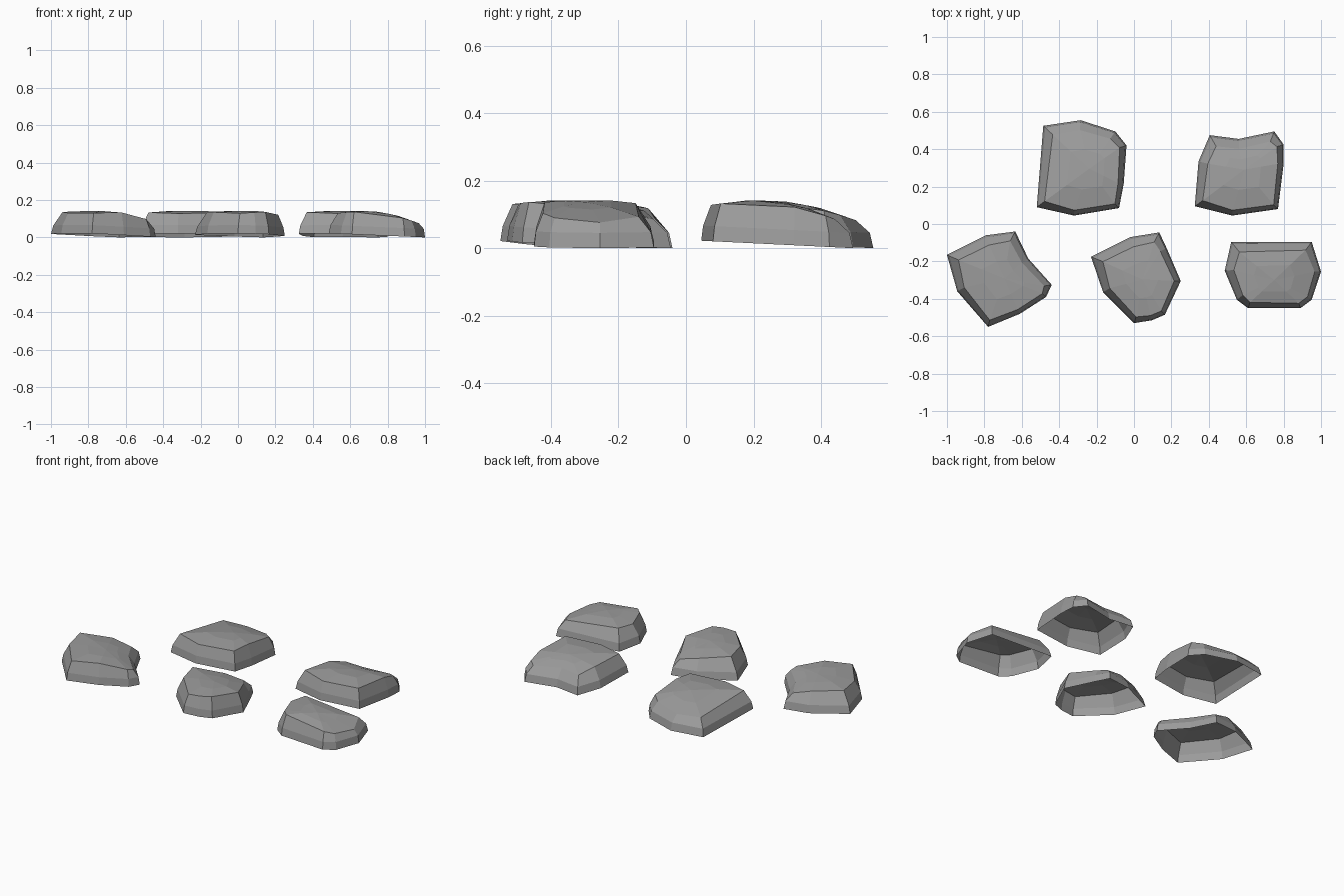
import bpy
import bmesh
from mathutils import Vector

default = bpy.data.objects.get("Cube")
if default:
    bpy.data.objects.remove(default, do_unlink=True)

# Plain stone grey
grey = bpy.data.materials.new("stone_grey")
grey.use_nodes = True
GREY = (0.33, 0.33, 0.33, 1)
grey.diffuse_color = GREY
shader = grey.node_tree.nodes["Principled BSDF"]
shader.inputs["Base Color"].default_value = GREY
shader.inputs["Roughness"].default_value = 0.9

# Footprint of each stone (counterclockwise) and the direction it slopes down
STONES = {
    "back_right_stone": ((0, 1), [
        (-.52, .09), (-.32, .045), (-.08, .085), (-.055, .215),
        (-.04, .42), (-.1, .495), (-.285, .555), (-.485, .525)]),
    "back_left_stone": ((0, 1), [
        (.325, .095), (.525, .045), (.77, .08), (.8, .32), (.8, .425),
        (.75, .495), (.56, .455), (.405, .475), (.345, .335)]),
    "front_right_stone": ((.8, .6), [
        (-1, -.165), (-.945, -.36), (-.78, -.55), (-.61, -.48), (-.47, -.39),
        (-.44, -.325), (-.565, -.185), (-.635, -.04), (-.79, -.06)]),
    "front_middle_stone": ((.5, .85), [
        (-.23, -.175), (-.165, -.365), (0, -.53), (.095, -.515), (.165, -.485),
        (.25, -.305), (.175, -.13), (.135, -.045), (-.02, -.07)]),
    "front_left_stone": ((1, 0), [
        (.485, -.25), (.55, -.405), (.61, -.45), (.89, -.45),
        (.95, -.405), (1, -.255), (.95, -.095), (.52, -.095)]),
}


def inset_vectors(points):
    """Inward offset of every corner; the bevel is widest at the back."""
    count = len(points)
    normals = []
    for i, p in enumerate(points):
        edge = (points[(i + 1) % count] - p).normalized()
        normals.append(Vector((edge.y, -edge.x)))
    offsets = []
    for i in range(count):
        corner = (normals[i - 1] + normals[i]).normalized()
        width = 0.04 - 0.008 * corner.x + 0.012 * corner.y
        offsets.append(-corner * width / max(corner.dot(normals[i]), 0.6))
    return offsets


def make_stone(name, slope, outline):
    points = [Vector(p) for p in outline]
    offsets = inset_vectors(points)
    slope = Vector(slope)
    reach = [p.dot(slope) for p in points]
    low, span = min(reach), max(reach) - min(reach)

    def along(p):
        return (p.dot(slope) - low) / span

    def crown(p):
        u = along(p)
        return 0.128 + 0.09 * u - 0.15 * u * u

    def base(p):
        return 0.022 * (1 - along(p))

    bm = bmesh.new()

    def ring(flat, height):
        return [bm.verts.new((p.x, p.y, height(p))) for p in flat]

    # Rings: open foot, steep skirt, shoulder and domed top
    shoulder = [p + d for p, d in zip(points, offsets)]
    centre = sum(shoulder, Vector((0, 0))) / len(shoulder)
    skirt = [p + d * 0.2 for p, d in zip(points, offsets)]
    dome = [p.lerp(centre, 0.5) for p in shoulder]
    rings = [
        ring(points, base),
        ring(skirt, lambda p: base(p) + 0.045),
        ring(shoulder, lambda p: crown(p) - 0.005),
        ring(dome, crown),
    ]
    count = len(points)
    for lower, upper in zip(rings, rings[1:]):
        for i in range(count):
            j = (i + 1) % count
            bm.faces.new((lower[i], lower[j], upper[j], upper[i]))
    peak = bm.verts.new((centre.x, centre.y, crown(centre) + 0.002))
    for i in range(count):
        bm.faces.new((rings[-1][i], rings[-1][(i + 1) % count], peak))

    mesh = bpy.data.meshes.new(name)
    bm.to_mesh(mesh)
    bm.free()
    mesh.materials.append(grey)
    stone = bpy.data.objects.new(name, mesh)
    bpy.context.collection.objects.link(stone)


for stone_name, (direction, footprint) in STONES.items():
    make_stone(stone_name, direction, footprint)
